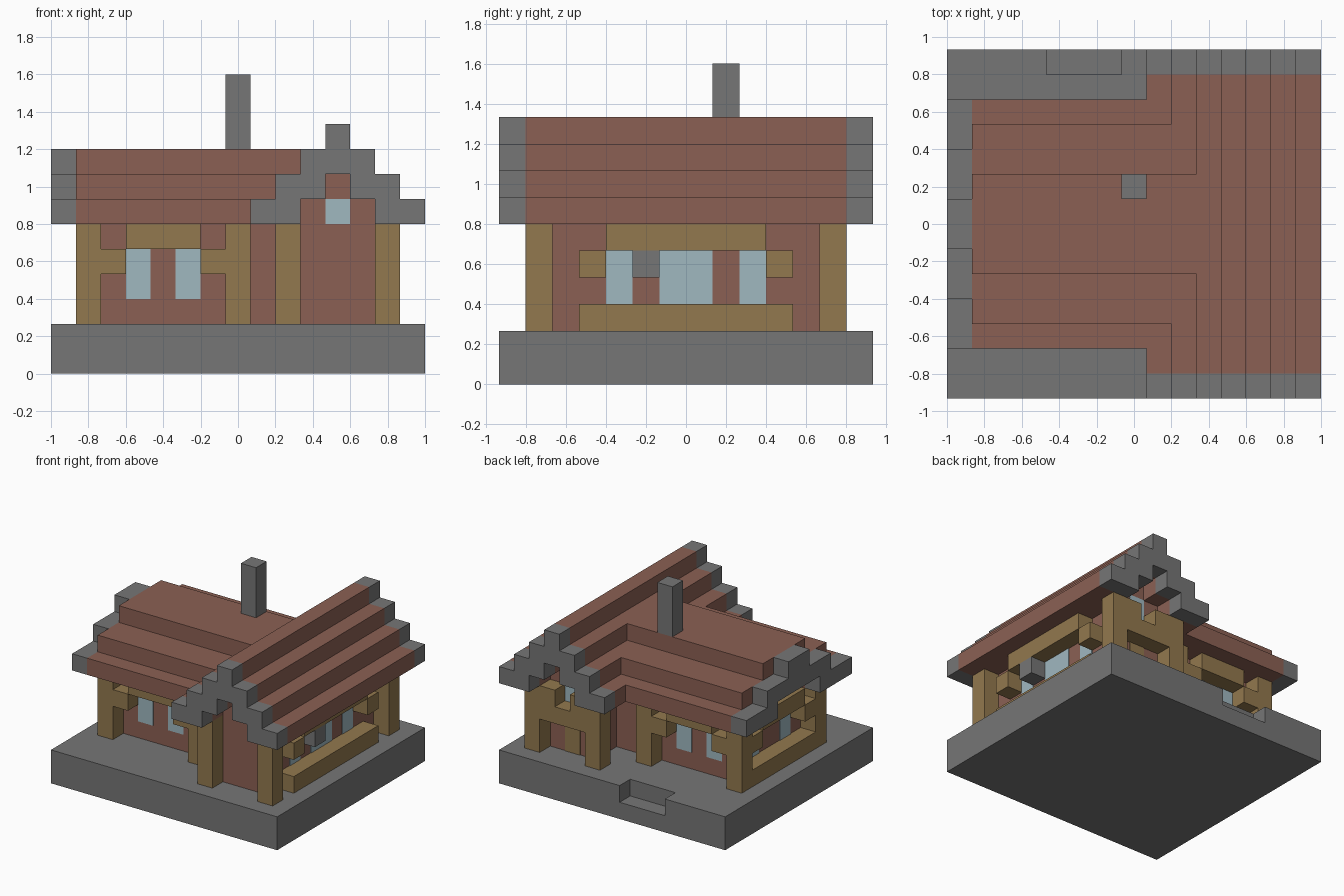
import bpy, bmesh
from mathutils import Matrix, Vector

cube = bpy.data.objects.get("Cube")
if cube:
    bpy.data.objects.remove(cube, do_unlink=True)

UNIT = 2 / 15                       # one block
CENTRE = Vector((7.5, 7, 0))        # middle of the plan, in blocks
THIN = 0.04                         # pane thickness, in blocks


def material(name, rgb):
    mat = bpy.data.materials.new(name)
    mat.use_nodes = True
    colour = (*rgb, 1)
    mat.diffuse_color = colour
    bsdf = mat.node_tree.nodes["Principled BSDF"]
    bsdf.inputs["Base Color"].default_value = colour
    bsdf.inputs["Roughness"].default_value = 0.9
    return mat


STONE = material("grey stone", (0.18, 0.18, 0.18))
BRICK = material("red brick", (0.26, 0.118, 0.088))
TIMBER = material("brown timber", (0.29, 0.19, 0.077))
GLASS = material("pale blue glass", (0.35, 0.48, 0.53))


def part(name, mat, boxes):
    """One object from boxes given as (x range, y range, z range) in blocks."""
    bm = bmesh.new()
    for ranges in boxes:
        lo, hi = (Vector(c) for c in zip(*ranges))
        size = hi - lo
        place = Matrix.Translation(((lo + hi) / 2 - CENTRE) * UNIT)
        bmesh.ops.create_cube(bm, size=1, matrix=place @ Matrix.Diagonal((*(size * UNIT), 1)))
    mesh = bpy.data.meshes.new(name)
    bm.to_mesh(mesh)
    bm.free()
    mesh.materials.append(mat)
    obj = bpy.data.objects.new(name, mesh)
    bpy.context.collection.objects.link(obj)
    return obj


def mirrored(boxes, axis, total):
    """The boxes plus their reflection, where a coordinate c becomes total - c."""
    out = list(boxes)
    for box in boxes:
        flip = list(box)
        a, b = box[axis]
        flip[axis] = (total - b, total - a)
        out.append(tuple(flip))
    return out


def front_back(boxes):
    return mirrored(boxes, 1, 14)


def wide_sides(boxes):
    return mirrored(boxes, 0, 23)


def low_sides(boxes):
    return mirrored(boxes, 0, 9)


# Base slab with a sunken step at the back
part("base", STONE, [((0, 15), (0, 13), (0, 2)), ((0, 15), (13, 14), (0, 1)),
                     ((0, 4), (13, 14), (1, 2)), ((7, 15), (13, 14), (1, 2))])

# Walls of both wings, with their gable tops
part("main_walls", BRICK, [((10, 13), (2, 12), (2, 7)), ((11, 12), (2, 12), (7, 8))])
part("side_walls", BRICK, [((2, 10), (4, 10), (2, 7))])


# Main roof: stepped slopes running front to back, stone at both ends
def main_roof(y):
    return wide_sides([((8, 10), y, (6, 7)), ((9, 11), y, (7, 8))]) + [
        ((10, 13), y, (8, 9)), ((11, 12), y, (9, 10))]


part("main_roof", BRICK, main_roof((1, 13)))
part("main_roof_ends", STONE, main_roof((0, 1)) + main_roof((13, 14)))

# Side roof: stepped slopes running left to right, narrower stone end
part("side_roof", BRICK, front_back([((1, 10), (2, 5), (6, 7))]) + [
    ((1, 10), (3, 11), (7, 8)), ((1, 10.5), (5, 9), (8, 9))])
part("side_roof_end", STONE, front_back([((0, 1), (2, 5), (6, 7))]) + [
    ((0, 1), (4, 10), (7, 8)), ((0, 1), (6, 8), (8, 9))])

part("chimney", STONE, [((7, 8), (8, 9), (9, 12))])

# Timber corner posts
part("main_posts", TIMBER, front_back(wide_sides([((13, 14), (1, 2), (2, 6))])))
part("side_posts", TIMBER, front_back(low_sides([((1, 2), (3, 4), (2, 6))])))

# Timber arches over the windows on the front and back of the side wing
part("side_beams", TIMBER, front_back(
    low_sides([((2, 3), (3, 4), (4, 5))]) + [((3, 6), (3, 4), (5, 6))]))

# Timber arch, planter and lantern on the long wall
part("long_wall_beams", TIMBER, front_back([((13, 14), (3, 4), (4, 5))]) + [
    ((13, 14), (4, 10), (5, 6)), ((13, 14), (3, 11), (2, 3))])
part("wall_lantern", STONE, [((13, 14), (5, 6), (4, 5))])

# Timber arch and planter on the small end wall
part("end_wall_beams", TIMBER, front_back([((1, 2), (4, 5), (4, 5))]) + [
    ((1, 2), (5, 9), (5, 6)), ((1, 2), (4, 10), (2, 3))])

# Back entrance: lintel, brackets and door
part("back_beams", TIMBER, wide_sides([((12, 13), (12, 13), (5, 6))]) + [
    ((10, 13), (12, 13), (4, 5))])
part("back_door", TIMBER, [((11, 12), (12, 12 + THIN), (2, 4))])

# Window panes
part("side_windows", GLASS, front_back(low_sides([((3, 4), (4 - THIN, 4), (3, 5))])))
part("end_windows", GLASS, front_back([((2 - THIN, 2), (5, 6), (3, 5))]))
part("long_wall_windows", GLASS, front_back([((13, 13 + THIN), (4, 5), (3, 5))]) + [
    ((13, 13 + THIN), (6, 8), (3, 5))])
part("gable_windows", GLASS, [((11, 12), (2 - THIN, 2), (6, 7)),
                              ((11, 12), (12, 12 + THIN), (5, 7))])
